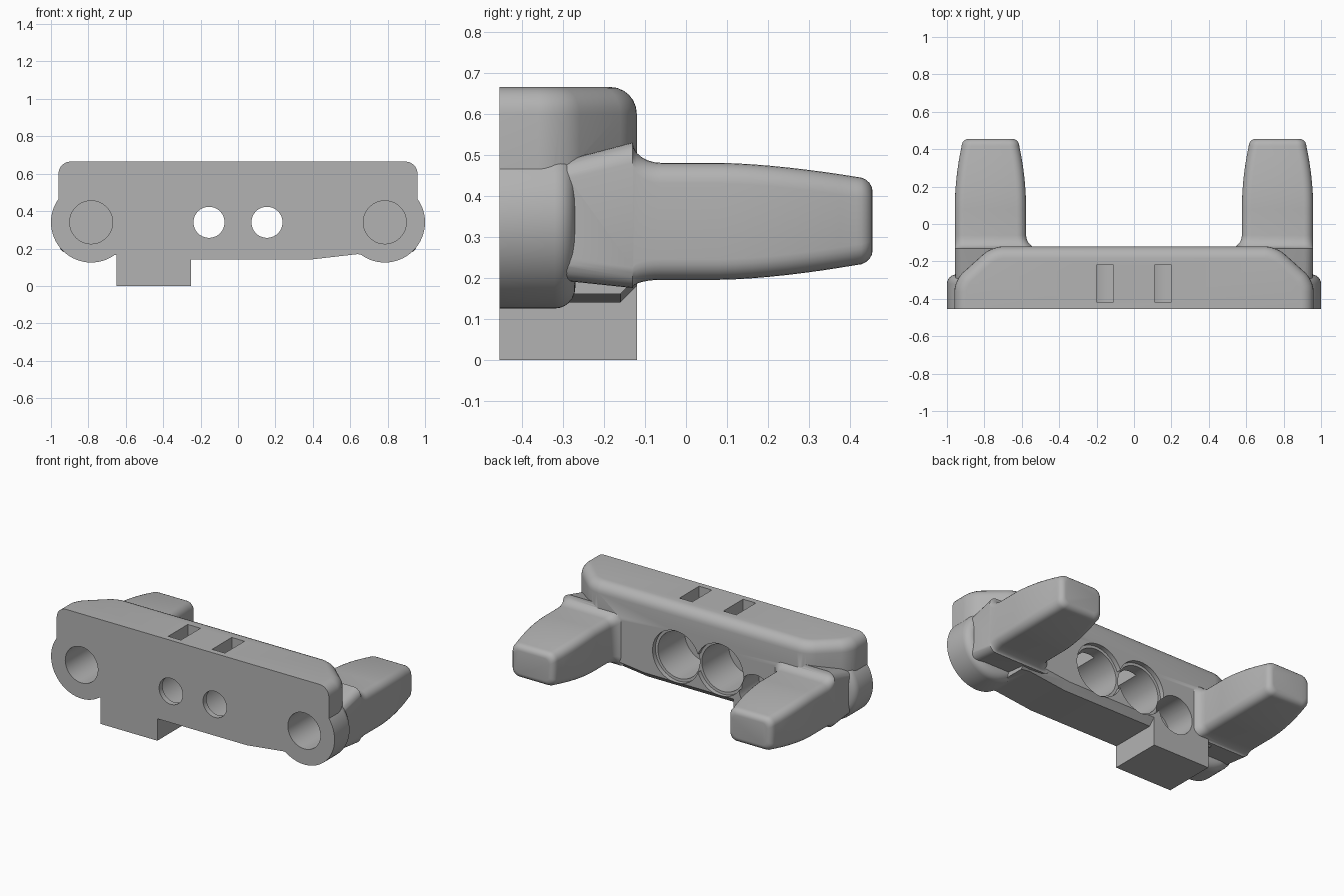
import bpy, bmesh
from math import sin, cos, pi, radians
from mathutils import Vector

if "Cube" in bpy.data.objects:
    bpy.data.objects.remove(bpy.data.objects["Cube"])

FRONT, BACK, TOP, AXIS = -0.455, -0.12, 0.665, 0.34

grey = bpy.data.materials.new("plain grey")
grey.use_nodes = True
grey.diffuse_color = (0.45, 0.45, 0.45, 1)
grey.node_tree.nodes["Principled BSDF"].inputs["Base Color"].default_value = grey.diffuse_color


def finish(name, bm):
    bmesh.ops.recalc_face_normals(bm, faces=bm.faces)
    mesh = bpy.data.meshes.new(name)
    bm.to_mesh(mesh)
    bm.free()
    mesh.materials.append(grey)
    ob = bpy.data.objects.new(name, mesh)
    bpy.context.collection.objects.link(ob)
    return ob


def loft(name, rings):
    """Skin a list of equal-length closed rings and cap both ends."""
    bm = bmesh.new()
    loops = [[bm.verts.new(p) for p in ring] for ring in rings]
    n = len(loops[0])
    for a, b in zip(loops, loops[1:]):
        for i in range(n):
            j = (i + 1) % n
            bm.faces.new((a[i], a[j], b[j], b[i]))
    bm.faces.new(loops[0])
    bm.faces.new(loops[-1])
    return finish(name, bm)


def bevel(ob, rule, size, segments=6):
    bm = bmesh.new()
    bm.from_mesh(ob.data)
    edges = [e for e in bm.edges if rule(e.verts[0].co, e.verts[1].co)]
    bmesh.ops.bevel(bm, geom=edges, offset=size, segments=segments,
                    profile=0.5, affect='EDGES')
    bm.to_mesh(ob.data)
    bm.free()
    return ob


def box(name, x0, x1, y0, y1, z0, z1):
    outline = [(x0, y0), (x1, y0), (x1, y1), (x0, y1)]
    return loft(name, [[(x, y, z) for x, y in outline] for z in (z0, z1)])


def rod(name, x, z, stations, sides=64):
    """Turned part along y; stations are (y, radius)."""
    angles = [2 * pi * i / sides for i in range(sides)]
    return loft(name, [[(x + r * cos(a), y, z + r * sin(a)) for a in angles]
                       for y, r in stations])


def rounded_section(y, x0, x1, z0, z1, r, steps=6):
    ring = []
    corners = [(x1 - r, z1 - r), (x0 + r, z1 - r), (x0 + r, z0 + r), (x1 - r, z0 + r)]
    for k, (cx, cz) in enumerate(corners):
        for i in range(steps + 1):
            a = pi / 2 * (k + i / steps)
            ring.append((cx + r * cos(a), y, cz + r * sin(a)))
    return ring


def prong(name, side):
    rings = [rounded_section(-0.32, 0.62, 0.955, 0.195, 0.48, 0.05)]
    # flared root
    for i in range(7):
        t = i / 6
        f = 1 - sin(t * pi / 2)
        rings.append(rounded_section(-0.13 + 0.07 * (1 - cos(t * pi / 2)), 0.577 - 0.07 * f, 0.958,
                                     0.195 - 0.02 * f, 0.48 + 0.05 * f, 0.05))
    # tapering shank
    for i in range(9):
        t = i / 8
        c = t ** 2
        rings.append(rounded_section(0.08 + 0.335 * t, 0.577 + 0.036 * c, 0.958 - 0.036 * c,
                                     0.195 + 0.036 * t ** 1.6, 0.48 - 0.034 * t ** 1.6, 0.05))
    # rounded tip
    for i in range(1, 6):
        a = i / 5 * pi / 2
        d = 0.036 * (1 - cos(a))
        rings.append(rounded_section(0.415 + 0.04 * sin(a), 0.613 + d, 0.922 - d,
                                     0.231 + d, 0.446 - d, 0.05 - d / 2))
    return loft(name, [[(side * x, y, z) for x, y, z in ring] for ring in rings])


def combine(target, parts, operation):
    for part in parts:
        mod = target.modifiers.new(operation, 'BOOLEAN')
        mod.operation, mod.solver, mod.object = operation, 'EXACT', part
    bpy.context.view_layer.update()
    result = bpy.data.meshes.new_from_object(
        target.evaluated_get(bpy.context.evaluated_depsgraph_get()))
    target.modifiers.clear()
    target.data = result
    for part in parts:
        bpy.data.objects.remove(part)


# Upper bar: plan outline with clipped back corners, softened rims
half = [(0.96, FRONT), (0.96, -0.30), (0.76, BACK)]
plan = half + [(-x, y) for x, y in reversed(half)]
body = loft("mounting_bar", [[(x, y, z) for x, y in plan] for z in (AXIS, TOP)])
bevel(body, lambda a, b: abs(a.z - b.z) > 0.1 and a.y > FRONT + 0.01, 0.06)
bevel(body, lambda a, b: min(a.z, b.z) > TOP - 0.001 and max(a.y, b.y) > FRONT + 0.01, 0.065)

# Lower bar with sloping underside and chamfered back edge
profile = [(-0.7, 0.17), (-0.64, 0.165), (-0.6, 0.14), (0.38, 0.14), (0.64, 0.17),
           (0.7, 0.16), (0.7, 0.42), (-0.7, 0.42)]
lower = loft("lower_bar", [[(x, y, z) for x, z in profile] for y in (FRONT, BACK)])
bevel(lower, lambda a, b: min(a.y, b.y) > BACK - 0.01 and max(a.z, b.z) < 0.2, 0.04, 1)

parts = [lower, box("foot_block", -0.65, -0.25, FRONT, BACK, 0, 0.22)]
for side in (-1, 1):
    rim = [(-0.32 + 0.05 * sin(a), 0.165 + 0.05 * cos(a))
           for a in (i * pi / 12 for i in range(7))]
    parts.append(rod("end_boss", side * 0.785, AXIS, [(FRONT, 0.215)] + rim))
    parts.append(prong("prong", side))
combine(body, parts, 'UNION')

# Blind sockets, stepped through-holes, top slots and the rear cable hole
cutters = [rod("cable_hole", -0.41, 0.255, [(-0.32, 0.12), (0, 0.12)])]
for side in (-1, 1):
    x = side * 0.155
    cutters += [
        rod("socket", side * 0.785, AXIS, [(-0.6, 0.115), (0.1, 0.115)]),
        rod("screw_hole", x, AXIS, [(-0.6, 0.083), (-0.2, 0.083)]),
        rod("rear_bore", x, AXIS, [(-0.42, 0.148), (-0.15, 0.148), (-0.149, 0.165), (0, 0.165)]),
        box("top_slot", x - 0.045, x + 0.045, -0.418, -0.22, 0.42, 0.8),
    ]
combine(body, cutters, 'DIFFERENCE')

bpy.ops.object.select_all(action='DESELECT')
body.select_set(True)
bpy.context.view_layer.objects.active = body
bpy.ops.object.shade_smooth_by_angle(angle=radians(32))
